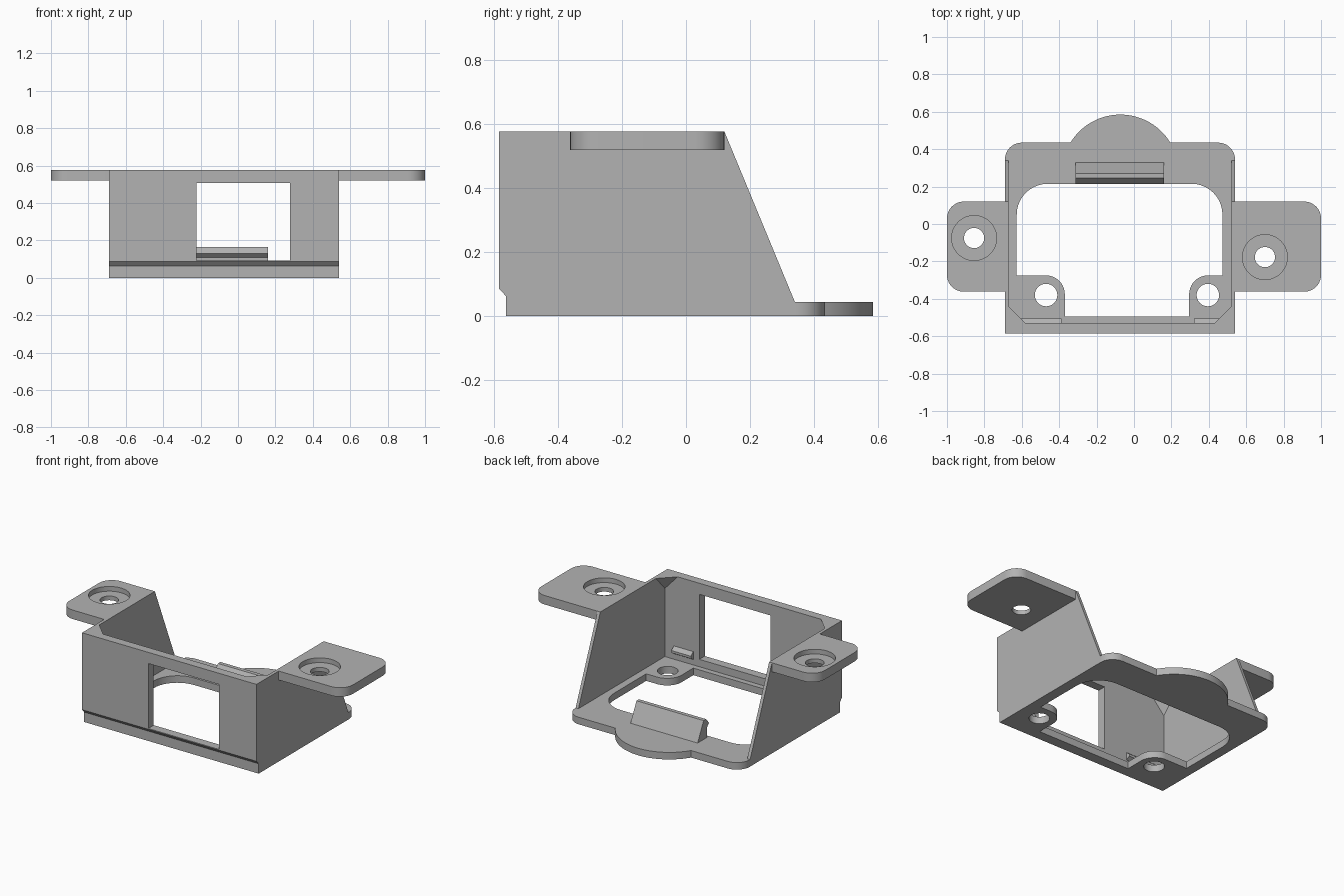
import bpy, bmesh, math

if "Cube" in bpy.data.objects:
    bpy.data.objects.remove(bpy.data.objects["Cube"])

TOP = 0.577          # top of walls and ears
MID = -0.075         # mirror line of the body in x

grey = bpy.data.materials.new("light grey")
grey.diffuse_color = (0.45, 0.45, 0.45, 1)
grey.use_nodes = True
grey.node_tree.nodes["Principled BSDF"].inputs["Base Color"].default_value = grey.diffuse_color


def new_object(name, bm):
    bmesh.ops.recalc_face_normals(bm, faces=bm.faces)
    mesh = bpy.data.meshes.new(name)
    bm.to_mesh(mesh)
    bm.free()
    mesh.materials.append(grey)
    obj = bpy.data.objects.new(name, mesh)
    bpy.context.collection.objects.link(obj)
    return obj


def prism(name, pts, a, b, axis="z"):
    """Extrude a 2D outline from a to b; axis x takes (y, z) points."""
    bm = bmesh.new()
    place = (lambda p, t: (t, p[0], p[1])) if axis == "x" else (lambda p, t: (p[0], p[1], t))
    low = [bm.verts.new(place(p, a)) for p in pts]
    high = [bm.verts.new(place(p, b)) for p in pts]
    bm.faces.new(low)
    bm.faces.new(high)
    n = len(pts)
    for i in range(n):
        j = (i + 1) % n
        bm.faces.new((low[i], low[j], high[j], high[i]))
    return new_object(name, bm)


def box(name, x0, x1, y0, y1, z0, z1):
    return prism(name, [(x0, y0), (x1, y0), (x1, y1), (x0, y1)], z0, z1)


def arc(cx, cy, r, a0, a1, n=10):
    return [(cx + r * math.cos(math.radians(a0 + (a1 - a0) * i / n)),
             cy + r * math.sin(math.radians(a0 + (a1 - a0) * i / n))) for i in range(n + 1)]


def cylinder(name, x, y, r, z0, z1):
    return prism(name, arc(x, y, r, 0, 360, 48)[:-1], z0, z1)


adds, cuts = [], []

# base plate with rounded back corners and a domed tab
base = prism("servo_bracket", [(-0.69, -0.563), (0.54, -0.563)]
             + arc(0.45, 0.345, 0.09, 0, 90)
             + arc(-0.073, 0.2724, 0.3126, 31.3, 148.7, 28)
             + arc(-0.60, 0.345, 0.09, 90, 180), 0, 0.045)
base.name = "bracket"

# large opening, leaving two screw tabs at the front corners
cuts.append(prism("base_opening", [(-0.627, -0.275)]
                  + arc(-0.47, -0.375, 0.10, 90, 0)
                  + [(-0.37, -0.495), (0.295, -0.495)]
                  + arc(0.395, -0.375, 0.10, 180, 90)
                  + [(0.473, -0.275)]
                  + arc(0.308, 0.05, 0.165, 0, 90)
                  + arc(-0.462, 0.05, 0.165, 90, 180), -0.1, 0.046))
for x in (-0.47, 0.395):
    cuts.append(cylinder("tab_hole", x, -0.38, 0.06, -0.1, 0.2))

# front wall with stepped foot, and its window
adds.append(prism("front_wall", [(-0.563, 0), (-0.563, 0.063), (-0.585, 0.087),
                                 (-0.585, TOP), (-0.53, TOP), (-0.53, 0)], -0.69, 0.54, "x"))
cuts.append(box("window", -0.223, 0.277, -0.7, -0.5, 0.092, 0.506))

# sloped side walls
side = [(-0.56, 0), (0.34, 0), (0.34, 0.045), (0.12, TOP), (-0.56, TOP)]
for x0, x1 in ((-0.69, -0.67), (0.52, 0.54)):
    adds.append(prism("side_wall", side, x0, x1, "x"))

# corner gussets at the top of the front wall
for s in (-1, 1):
    bm = bmesh.new()
    x, y, d = MID + s * 0.605, -0.54, 0.11
    v = [bm.verts.new(p) for p in ((x, y, TOP), (x - s * d, y, TOP), (x, y + d, TOP), (x, y, TOP - 0.12))]
    for f in ((0, 1, 2), (0, 1, 3), (1, 2, 3), (0, 2, 3)):
        bm.faces.new([v[i] for i in f])
    adds.append(new_object("corner_gusset", bm))

# mounting ears with counterbored holes
adds.append(prism("left_ear", [(-0.68, -0.362), (-0.68, 0.12)]
                  + arc(-0.91, 0.03, 0.09, 90, 180) + arc(-0.91, -0.272, 0.09, 180, 270), 0.52, TOP))
adds.append(prism("right_ear", [(0.53, 0.12), (0.53, -0.362)]
                  + arc(0.91, -0.272, 0.09, -90, 0) + arc(0.91, 0.03, 0.09, 0, 90), 0.52, TOP))
for x, y in ((-0.855, -0.075), (0.70, -0.177)):
    cuts.append(cylinder("ear_hole", x, y, 0.054, 0.4, 0.7))
    cuts.append(cylinder("ear_counterbore", x, y, 0.12, 0.547, 0.7))

# hooked clip at the back, small snap ridges at the front
adds.append(prism("back_clip", [(0.33, 0.03), (0.33, 0.045), (0.27, 0.165), (0.245, 0.165),
                                (0.215, 0.13), (0.235, 0.11), (0.235, 0.03)], -0.313, 0.16, "x"))
ridge = [(-0.54, 0.08), (-0.53, 0.08), (-0.505, 0.095), (-0.505, 0.11), (-0.53, 0.13), (-0.54, 0.13)]
for x0, x1 in ((-0.605, -0.388), (0.32, 0.457)):
    adds.append(prism("snap_ridge", ridge, x0, x1, "x"))

# merge everything into one solid, openings last
bpy.context.view_layer.objects.active = base
base.select_set(True)
# the base opening is cut before the clip and walls are joined
order = [(cuts[0], "DIFFERENCE")] + [(o, "UNION") for o in adds] + [(o, "DIFFERENCE") for o in cuts[1:]]
for other, mode in order:
    mod = base.modifiers.new("merge", "BOOLEAN")
    mod.operation, mod.solver, mod.object = mode, "EXACT", other
    bpy.ops.object.modifier_apply(modifier=mod.name)
for other, _ in order:
    bpy.data.objects.remove(other)
bpy.ops.object.shade_smooth_by_angle(angle=math.radians(30))
